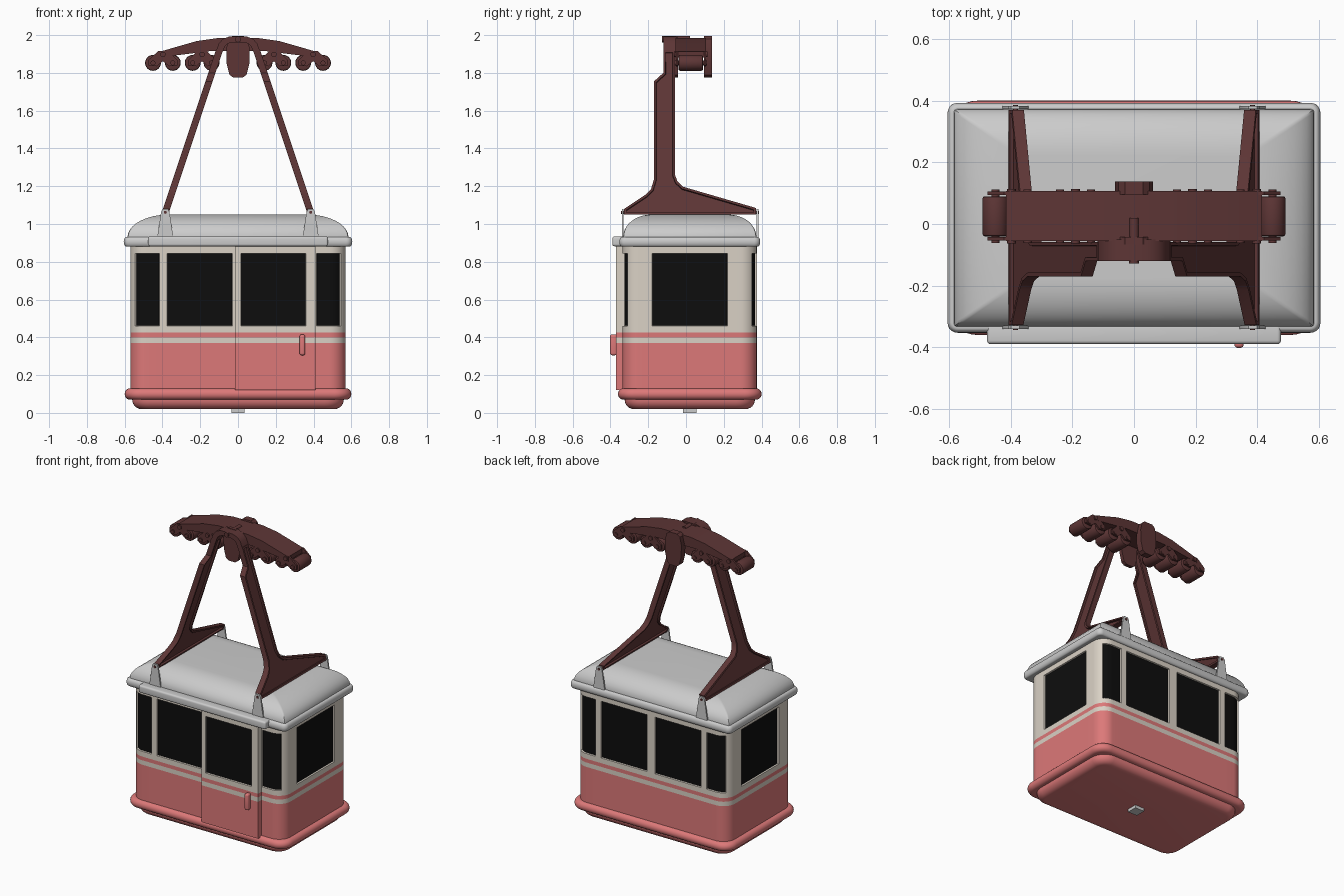
import bpy, bmesh, math
from mathutils import Vector, Matrix

if "Cube" in bpy.data.objects:
    bpy.data.objects.remove(bpy.data.objects["Cube"])


def material(name, rgb):
    m = bpy.data.materials.new(name)
    m.diffuse_color = (*rgb, 1)
    m.use_nodes = True
    m.node_tree.nodes["Principled BSDF"].inputs["Base Color"].default_value = m.diffuse_color
    return m


RED = material("red_paint", (0.72, 0.19, 0.19))
CREAM = material("cream_paint", (0.70, 0.64, 0.56))
GLASS = material("dark_glass", (0.004, 0.004, 0.004))
BROWN = material("brown_steel", (0.11, 0.036, 0.036))
CY = 0.02  # cabin centre line in y


def finish(name, bm, mats=()):
    bmesh.ops.recalc_face_normals(bm, faces=bm.faces)
    me = bpy.data.meshes.new(name)
    bm.to_mesh(me)
    bm.free()
    for m in mats:
        me.materials.append(m)
    ob = bpy.data.objects.new(name, me)
    bpy.context.collection.objects.link(ob)
    return ob


def box(name, lo, hi, mats=(), bevel=0.0):
    bm = bmesh.new()
    bmesh.ops.create_cube(bm, size=1)
    lo, hi = Vector(lo), Vector(hi)
    for v in bm.verts:
        v.co = Vector([a + (b - a) * (c + 0.5) for a, b, c in zip(lo, hi, v.co)])
    if bevel:
        bmesh.ops.bevel(bm, geom=bm.edges[:], offset=bevel, segments=4, profile=0.5, affect='EDGES')
    return finish(name, bm, mats)


def prism(name, pts, t0, t1, place, mats=(), recess=0.0):
    """Extrude an outline from t0 to t1; place(u, v, t) gives the 3D point."""
    bm = bmesh.new()
    a, b = ([bm.verts.new(place(u, v, t)) for u, v in pts] for t in (t0, t1))
    caps = [bm.faces.new(a), bm.faces.new(b)]
    for i in range(len(pts)):
        j = (i + 1) % len(pts)
        bm.faces.new((a[i], a[j], b[j], b[i]))
    if recess:
        bmesh.ops.recalc_face_normals(bm, faces=bm.faces)
        bmesh.ops.inset_region(bm, faces=caps, thickness=recess, use_even_offset=True)
        bmesh.ops.inset_region(bm, faces=caps, thickness=0.001, depth=-recess)
    return finish(name, bm, mats)


def cylinder_y(name, x, z, r, y0, y1, mats=(), bevel=0.0):
    bm = bmesh.new()
    bmesh.ops.create_cone(bm, cap_ends=True, segments=24, radius1=r, radius2=r, depth=y1 - y0)
    if bevel:
        rims = [e for e in bm.edges if any(len(f.verts) > 4 for f in e.link_faces)]
        bmesh.ops.bevel(bm, geom=rims, offset=bevel, segments=2, profile=0.5, affect='EDGES')
    bm.transform(Matrix.Translation((x, (y0 + y1) / 2, z)) @ Matrix.Rotation(math.pi / 2, 4, 'X'))
    return finish(name, bm, mats)


def loft(name, rings, mats=(), n=8):
    """Stack rounded rectangles given as (half_x, half_y, corner_radius, z)."""
    bm = bmesh.new()
    loops = []
    for hx, hy, r, z in rings:
        loop = []
        for k, (sx, sy) in enumerate(((1, 1), (-1, 1), (-1, -1), (1, -1))):
            for i in range(n + 1):
                a = math.pi / 2 * (k + i / n)
                loop.append(bm.verts.new((sx * (hx - r) + r * math.cos(a),
                                          CY + sy * (hy - r) + r * math.sin(a), z)))
        loops.append(loop)
    for lo, hi in zip(loops, loops[1:]):
        for i in range(len(lo)):
            j = (i + 1) % len(lo)
            bm.faces.new((lo[i], lo[j], hi[j], hi[i]))
    bm.faces.new(loops[0][::-1])
    bm.faces.new(loops[-1])
    return finish(name, bm, mats)


def wall(name, pts, z_bottom, z_top, is_glass):
    """Striped wall round an outline, with recessed panes in the glass row."""
    zs = [z_bottom, 0.37, 0.40, 0.425, 0.46, 0.845, z_top]
    bm = bmesh.new()
    rows = [[bm.verts.new((x, y, z)) for x, y in pts] for z in zs]
    panes = []
    for k in range(len(zs) - 1):
        for i in range(len(pts)):
            j = (i + 1) % len(pts)
            f = bm.faces.new((rows[k][i], rows[k][j], rows[k + 1][j], rows[k + 1][i]))
            f.material_index = 0 if k in (0, 2) else 1
            if k == 4 and is_glass((pts[i][0] + pts[j][0]) / 2, (pts[i][1] + pts[j][1]) / 2):
                panes.append(f)
    bm.faces.new(rows[0][::-1])
    bm.faces.new(rows[-1]).material_index = 1
    bm.normal_update()
    for f in bmesh.ops.inset_region(bm, faces=panes, thickness=0.002, depth=-0.01,
                                    use_even_offset=True)['faces']:
        f.material_index = 1
    for f in panes:
        f.material_index = 2
    return finish(name, bm, (RED, CREAM, GLASS))


# Cabin wall: one quarter outline mirrored to the full loop
HX, HY, R = 0.57, 0.355, 0.085
quarter = [(0.03, -HY), (0.375, -HY), (0.415, -HY)]
quarter += [(HX - R + R * math.sin(a), R - HY - R * math.cos(a))
            for a in (math.pi / 2 * i / 12 for i in range(13))]
quarter += [(HX, -0.2)]
outline = quarter + [(x, -y) for x, y in quarter[::-1]]
outline += [(-x, -y) for x, y in outline]


def cabin_glass(x, y):
    y -= CY
    if abs(y) < 0.2:
        return True                                   # end windows
    if abs(x) > 0.415:                                # wrapped corner windows
        return HX - abs(x) > HY - abs(y) and abs(x) < 0.547
    return 0.03 < abs(x) < 0.375 and not (x > 0 and y < 0)


wall("cabin_wall", [(x, y + CY) for x, y in outline], 0.08, 0.90, cabin_glass)

# Sliding door, handle and overhead rail
wall("door", [(-0.015, -0.33), (-0.015, -0.37), (0.015, -0.37), (0.36, -0.37), (0.41, -0.37), (0.41, -0.33)],
     0.12, 0.89, lambda x, y: y < -0.36 and 0.015 < x < 0.36)
box("door_handle", (0.326, -0.402, 0.305), (0.356, -0.365, 0.415), (RED,), 0.011)
box("door_rail", (-0.477, -0.39, 0.882), (0.477, -0.325, 0.934), (), 0.012)

# Rounded floor tub, bumper rim and floor hatch
arc = [math.pi / 2 * i / 6 for i in range(7)]
loft("floor_tub", [(0.51 + 0.05 * math.sin(a), 0.295 + 0.05 * math.sin(a), 0.05 + 0.05 * math.sin(a),
                    0.07 - 0.05 * math.cos(a)) for a in arc] + [(0.56, 0.345, 0.1, 0.1)], (RED,))
rim = [math.pi * (i / 10 - 0.5) for i in range(11)]
loft("bumper_rim", [(0.572 + 0.028 * math.cos(a), 0.352 + 0.028 * math.cos(a), 0.07 + 0.02 * math.cos(a),
                     0.10 + 0.03 * math.sin(a)) for a in rim], (RED,))
box("floor_hatch", (-0.035, CY - 0.035, 0), (0.035, CY + 0.035, 0.03))

# Roof: gutter rim and dome with mitred corners
loft("roof_gutter", [(0.59 + 0.015 * math.cos(a), 0.358 + 0.015 * math.cos(a), 0.02 + 0.012 * math.cos(a),
                      0.906 + 0.026 * math.sin(a)) for a in rim], n=5)
loft("roof_dome", [(0.585, 0.353, 0.01, 0.92)] +
     [(0.585 - 0.22 * (1 - math.cos(a)), 0.353 - 0.15 * (1 - math.cos(a)), 0.01, 0.93 + 0.12 * math.sin(a))
      for a in (math.pi / 2 * i / 10 for i in range(11))], n=2)


def xz(u, v, t):
    return (u, t, v)


# Roof brackets and their bolts
for s in (-1, 1):
    for side, y in (("front", -0.335), ("back", 0.378)):
        cx = s * 0.385
        prism(f"roof_bracket_{side}", [(cx - 0.044, 0.92), (cx + 0.044, 0.92), (cx + 0.022, 1.065),
                                       (cx + 0.014, 1.08), (cx - 0.014, 1.08), (cx - 0.022, 1.065)],
              y - 0.005, y + 0.005, xz)
        cylinder_y(f"bracket_bolt_{side}", cx, 1.062, 0.008, y - 0.009, y + 0.009, (BROWN,))

# Flanged hanger arms leaning to the middle
arm = [(-0.328, 1.05), (-0.328, 1.08), (-0.215, 1.155), (-0.185, 1.185), (-0.17, 1.235), (-0.17, 1.755),
       (-0.12, 1.80), (-0.12, 1.92), (-0.058, 1.92), (-0.058, 1.26), (-0.045, 1.225), (-0.015, 1.197),
       (0.37, 1.085), (0.37, 1.05)]
for s in (-1, 1):
    prism("hanger_arm", arm, -0.019, 0.019,
          lambda y, z, t: (s * (0.388 - 0.333 * (z - 1.05) + t), y, z), (BROWN,), 0.012)

# Arch that joins the arms
half = [(0.118, 1.91), (0.102, 1.955), (0.08, 1.98), (0.045, 1.993)]
inner = [(0.082, 1.91), (0.07, 1.94), (0.055, 1.955), (0.03, 1.962)]
prism("hanger_arch", half + [(-x, z) for x, z in half[::-1]] + [(-x, z) for x, z in inner] + inner[::-1],
      -0.12, -0.05, xz, (BROWN,))
cylinder_y("hanger_pin", 0, 1.978, 0.016, -0.128, 0.02, (BROWN,))

# Carriage beam over the rollers
top = [(0.415, 1.882), (0.415, 1.912), (0.22, 1.968), (0.11, 1.984)]
prism("carriage_beam", [(0.15, 1.915)] + top + [(-x, z) for x, z in top[::-1]] + [(-0.15, 1.915)],
      -0.055, 0.107, xz, (BROWN,))

# Centre guide plates
plate = [(0.025, 1.775), (0.045, 1.79), (0.06, 1.85), (0.062, 1.93), (0.05, 1.98), (0.03, 1.996)]
for y0, y1 in ((-0.066, -0.042), (0.095, 0.138)):
    prism("guide_plate", plate + [(-x, z) for x, z in plate[::-1]], y0, y1, xz, (BROWN,))

# Rope rollers with axles, and the rocker links that carry each pair
for s in (-1, 1):
    for x in (0.14, 0.24, 0.345, 0.45):
        cylinder_y("roller", s * x, 1.853, 0.042, -0.04, 0.09, (BROWN,), 0.008)
        cylinder_y("roller_axle", s * x, 1.853, 0.013, -0.062, 0.112, (BROWN,))
    for x0, x1 in ((0.14, 0.24), (0.345, 0.45)):
        m = (x0 + x1) / 2
        link = [(x0 - 0.025, 1.84), (x0 + 0.02, 1.835), (m, 1.862), (x1 - 0.02, 1.835), (x1 + 0.025, 1.84),
                (x1 + 0.025, 1.868), (m + 0.025, 1.915), (m - 0.025, 1.915), (x0 - 0.025, 1.868)]
        for y in (-0.054, 0.094):
            prism("rocker_link", [(s * u, v) for u, v in link], y, y + 0.012, xz, (BROWN,))
        cylinder_y("rocker_pin", s * m, 1.898, 0.014, -0.064, 0.114, (BROWN,))

# Smooth shading with crisp edges
for ob in bpy.context.collection.objects:
    ob.select_set(True)
    bpy.context.view_layer.objects.active = ob
bpy.ops.object.shade_smooth_by_angle(angle=math.radians(32))
